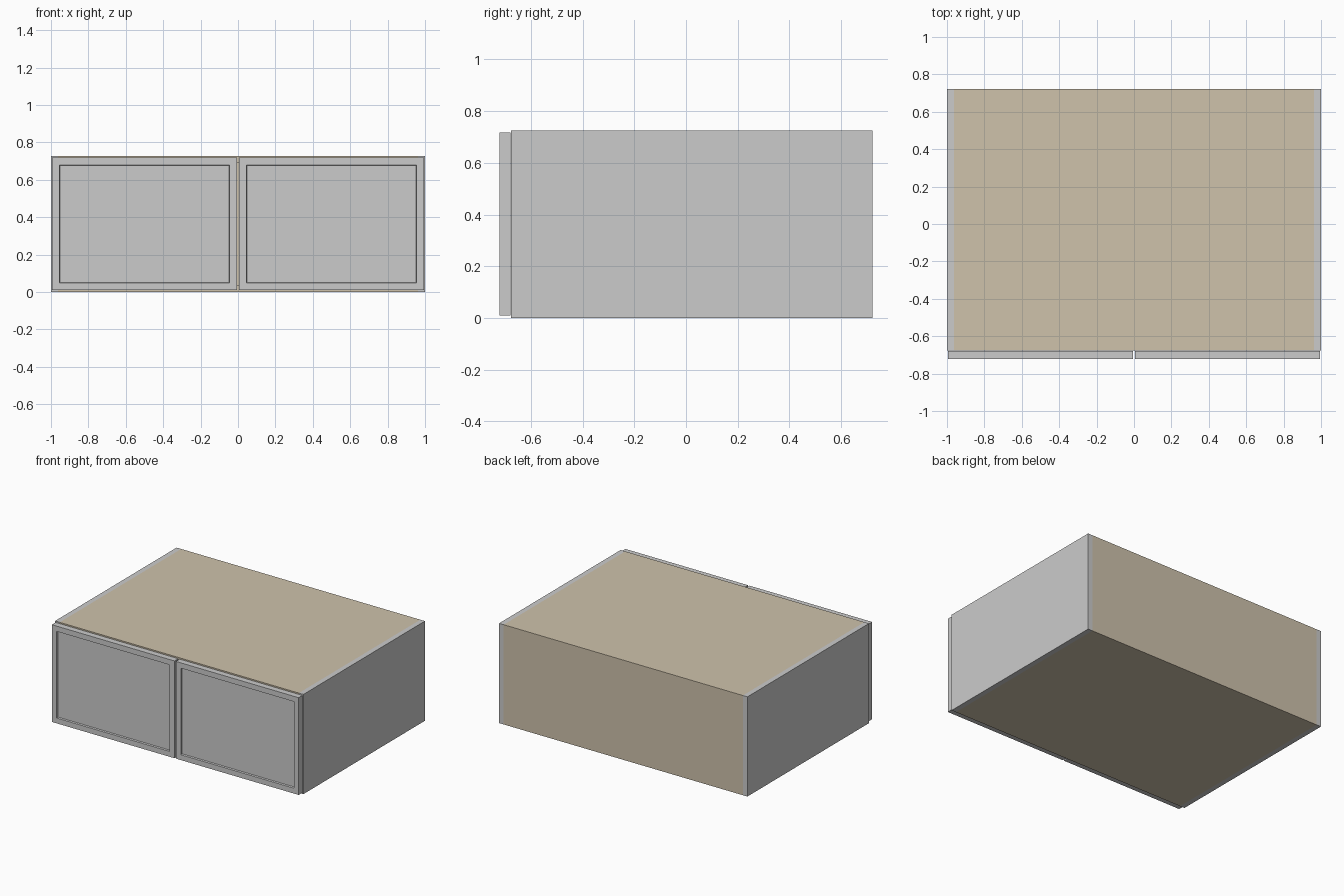
import bpy, bmesh

if "Cube" in bpy.data.objects:
    bpy.data.objects.remove(bpy.data.objects["Cube"])

W, H = 1.0, 0.726           # half width, height
Y0, Y1 = -0.676, 0.722      # carcass front and back
T = 0.037                   # board thickness

tan = bpy.data.materials.new("tan_board")
tan.diffuse_color = (0.62, 0.54, 0.41, 1)
tan.use_nodes = True
tan.node_tree.nodes["Principled BSDF"].inputs["Base Color"].default_value = tan.diffuse_color


def finish(name, bm, mat=None):
    me = bpy.data.meshes.new(name)
    bm.to_mesh(me)
    bm.free()
    ob = bpy.data.objects.new(name, me)
    bpy.context.collection.objects.link(ob)
    if mat:
        me.materials.append(mat)
    return ob


def box_bm(lo, hi):
    bm = bmesh.new()
    bmesh.ops.create_cube(bm, size=1)
    for v in bm.verts:
        v.co = [(a + b) / 2 + c * (b - a) for a, b, c in zip(lo, hi, v.co)]
    return bm


def board(name, lo, hi, mat=None):
    return finish(name, box_bm(lo, hi), mat)


def door(name, x0, x1):
    # slab whose front face is inset and pushed in to form the recessed panel
    bm = box_bm((x0, -0.722, 0.01), (x1, -0.679, 0.718))
    bm.normal_update()
    front = next(f for f in bm.faces if f.normal.y < -0.9)
    bmesh.ops.inset_region(bm, faces=[front], thickness=0.055)
    bmesh.ops.inset_region(bm, faces=[front], thickness=0.004, depth=-0.012)
    return finish(name, bm)


# Side panels
board("left_side", (-W, Y0, 0), (-W + T, Y1, H))
board("right_side", (W - T, Y0, 0), (W, Y1, H))

# Tan top, bottom and back fitted between the sides
xi = W - T
board("top_panel", (-xi, Y0, H - T), (xi, Y1, H), tan)
board("bottom_panel", (-xi, Y0, 0), (xi, Y1, T), tan)
board("back_panel", (-xi, Y1 - T, T), (xi, Y1, H - T), tan)

# Pair of framed doors
door("left_door", -0.994, -0.006)
door("right_door", 0.006, 0.994)
